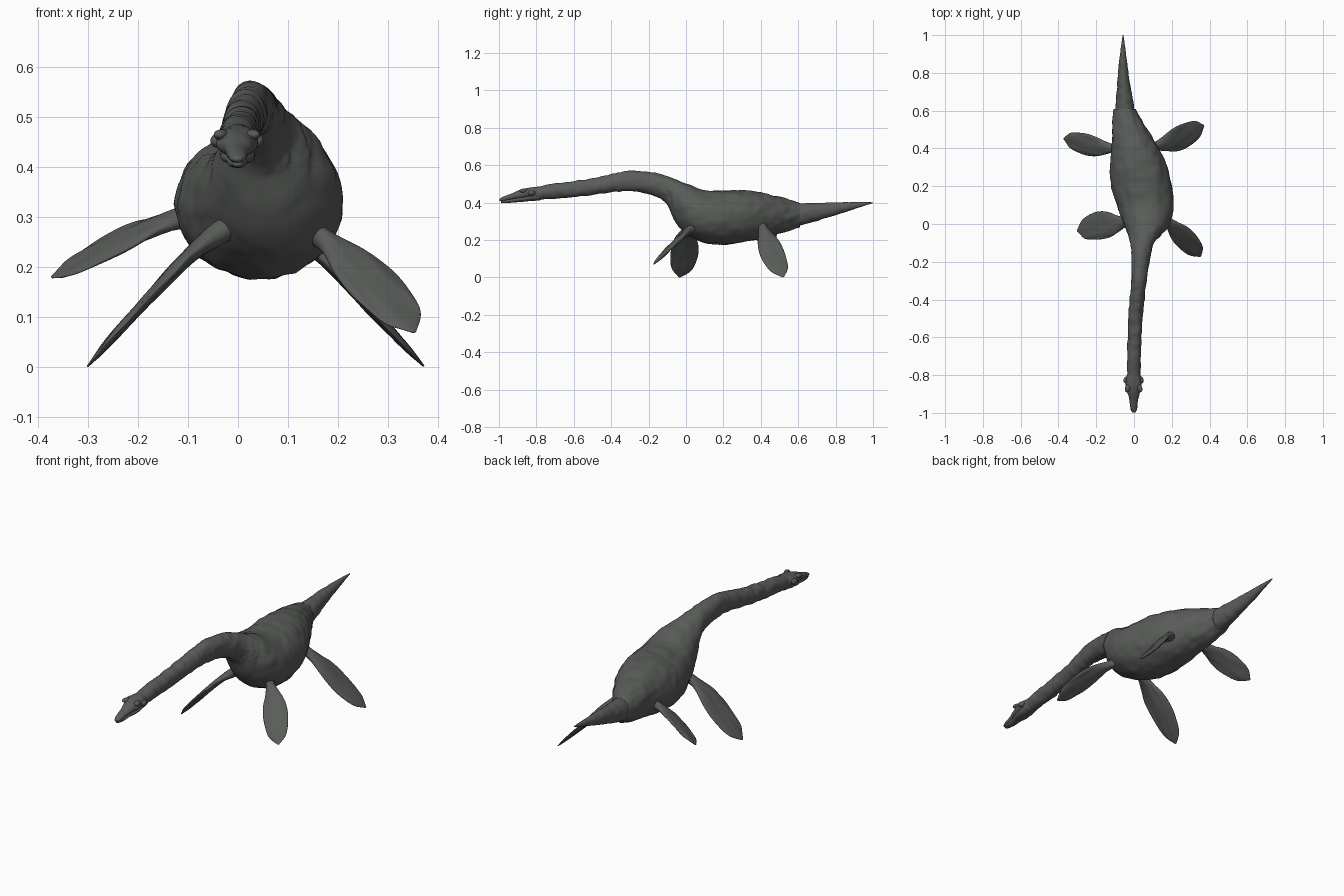
import bpy, bmesh, math
from mathutils import Vector, noise

if "Cube" in bpy.data.objects:
    bpy.data.objects.remove(bpy.data.objects["Cube"], do_unlink=True)

skin = bpy.data.materials.new("dark grey skin")
skin.use_nodes = True
COLOUR = (0.1, 0.107, 0.1, 1)
skin.diffuse_color = COLOUR
bsdf = skin.node_tree.nodes["Principled BSDF"]
bsdf.inputs["Base Color"].default_value = COLOUR
bsdf.inputs["Roughness"].default_value = 0.7


def spline(keys, t):
    """Smooth value at t (0..1) through evenly weighted key tuples."""
    f = t * (len(keys) - 1)
    i = min(int(f), len(keys) - 2)
    u = f - i
    pick = lambda k: keys[max(0, min(k, len(keys) - 1))]
    a, b, c, d = (pick(i + k) for k in (-1, 0, 1, 2))
    return [q + u / 2 * (r - p + u * (2 * p - 5 * q + 4 * r - s + u * (3 * (q - r) + s - p)))
            for p, q, r, s in zip(a, b, c, d)]


def skin_rings(name, rings):
    """Join rings of points into a closed, smooth surface."""
    bm = bmesh.new()
    loops = [[bm.verts.new(p) for p in ring] for ring in rings]
    n = len(loops[0])
    for a, b in zip(loops, loops[1:]):
        for j in range(n):
            k = (j + 1) % n
            bm.faces.new((a[j], a[k], b[k], b[j]))
    bm.faces.new(loops[0])
    bm.faces.new(loops[-1])
    bmesh.ops.recalc_face_normals(bm, faces=bm.faces)
    mesh = bpy.data.meshes.new(name)
    bm.to_mesh(mesh)
    bm.free()
    mesh.materials.append(skin)
    mesh.polygons.foreach_set("use_smooth", [True] * len(mesh.polygons))
    obj = bpy.data.objects.new(name, mesh)
    bpy.context.collection.objects.link(obj)
    return obj


def hull(name, sections, steps, relief, sides=64):
    """Loft ovals given as (y, x low, x high, z low, z high)."""
    rings = []
    for s in range(steps + 1):
        y, x0, x1, z0, z1 = spline(sections, s / steps)
        rx, rz = max((x1 - x0) / 2, 0.002), max((z1 - z0) / 2, 0.002)
        ring = []
        for j in range(sides):
            a = math.tau * j / sides
            p = Vector(((x0 + x1) / 2 + rx * math.cos(a), y, (z0 + z1) / 2 + rz * math.sin(a)))
            ring.append(p + Vector((math.cos(a), 0, math.sin(a))) * relief(p) * min(1, rx * 30))
        rings.append(ring)
    return skin_rings(name, rings)


def body_relief(p):
    """Lumpy hide, long folds on the trunk, rings on the neck, rough neck base."""
    lump = 0.004 * noise.noise(p * 22)
    if p.y > 0:
        lump += 0.004 * noise.noise(Vector((p.x * 35, p.y * 5, p.z * 35)))
    elif p.y < -0.1:
        lump += 0.002 * noise.noise(Vector((p.x * 15, p.y * 70, p.z * 15)))
    patch = math.exp(-((p - Vector((0.09, -0.05, 0.42))).length / 0.06) ** 2)
    return lump + patch * (0.016 * noise.noise(p * 55) - 0.008)


def light_relief(p):
    return 0.003 * noise.noise(p * 30)


# Neck and trunk in one continuous form
hull("neck_and_trunk", [
    (-0.82, -0.036, 0.034, 0.412, 0.482),
    (-0.7, -0.036, 0.036, 0.422, 0.502),
    (-0.6, -0.034, 0.04, 0.43, 0.515),
    (-0.5, -0.03, 0.045, 0.442, 0.53),
    (-0.4, -0.022, 0.055, 0.455, 0.552),
    (-0.3, -0.016, 0.068, 0.462, 0.57),
    (-0.2, -0.014, 0.082, 0.445, 0.566),
    (-0.11, -0.018, 0.105, 0.4, 0.545),
    (-0.06, -0.03, 0.145, 0.3, 0.525),
    (0.0, -0.055, 0.19, 0.232, 0.502),
    (0.1, -0.09, 0.21, 0.186, 0.468),
    (0.2, -0.12, 0.202, 0.176, 0.466),
    (0.3, -0.125, 0.175, 0.188, 0.468),
    (0.4, -0.118, 0.132, 0.208, 0.456),
    (0.5, -0.116, 0.07, 0.235, 0.432),
    (0.58, -0.112, 0.022, 0.262, 0.408),
    (0.61, -0.106, 0.008, 0.272, 0.398)], 230, body_relief)

# Tail, set slightly inside the rear of the trunk
hull("tail", [
    (0.57, -0.1, 0.004, 0.27, 0.395),
    (0.65, -0.096, -0.004, 0.288, 0.396),
    (0.75, -0.088, -0.022, 0.318, 0.4),
    (0.85, -0.08, -0.036, 0.35, 0.402),
    (0.93, -0.07, -0.046, 0.376, 0.403),
    (1.0, -0.06, -0.056, 0.398, 0.402)], 70, light_relief, 40)

# Skull and lower jaw, meeting at the mouth line
hull("skull", [
    (-0.78, -0.03, 0.028, 0.425, 0.482),
    (-0.82, -0.042, 0.038, 0.425, 0.483),
    (-0.86, -0.045, 0.041, 0.422, 0.476),
    (-0.9, -0.032, 0.03, 0.418, 0.464),
    (-0.94, -0.023, 0.021, 0.413, 0.446),
    (-0.98, -0.018, 0.016, 0.408, 0.431),
    (-0.998, -0.009, 0.008, 0.411, 0.42)], 50, light_relief, 36)
hull("lower_jaw", [
    (-0.78, -0.03, 0.028, 0.413, 0.455),
    (-0.85, -0.037, 0.034, 0.407, 0.44),
    (-0.91, -0.025, 0.023, 0.402, 0.428),
    (-0.96, -0.018, 0.016, 0.398, 0.417),
    (-0.99, -0.01, 0.008, 0.4, 0.411)], 40, light_relief, 36)

# Brow knobs and cheek corners
for side, label in ((1, "left"), (-1, "right")):
    for part, size, place in (("brow", (0.014, 0.024, 0.011), (0.031, -0.868, 0.464)),
                              ("cheek", (0.015, 0.02, 0.014), (0.038, -0.825, 0.452))):
        bpy.ops.mesh.primitive_uv_sphere_add(segments=20, ring_count=12, location=(
            side * place[0] - 0.002, place[1], place[2]))
        knob = bpy.context.object
        knob.name = f"{label}_{part}"
        knob.scale = size
        knob.rotation_euler.z = side * 0.35
        knob.data.materials.append(skin)
        bpy.ops.object.shade_smooth()

# Paddle outline: (half chord, half thickness) from root to rounded tip
OUTLINE = [(0.36, 0.024), (0.36, 0.022), (0.6, 0.016), (0.88, 0.013),
           (1.0, 0.011), (0.95, 0.009), (0.72, 0.007), (0.08, 0.002)]


def flipper(name, path, chord, width, steps=48, sides=32):
    """Sweep a flat oval along the path, its long axis along the chord."""
    chord, rings = Vector(chord), []
    for s in range(steps + 1):
        t = s / steps
        centre = Vector(spline(path, t))
        along = Vector(spline(path, min(1, t + 0.05))) - Vector(spline(path, max(0, t - 0.05)))
        along.normalize()
        across = (chord - along * chord.dot(along)).normalized()
        normal = along.cross(across)
        w, h = spline(OUTLINE, t)
        ring = []
        for j in range(sides):
            a = math.tau * j / sides
            crease = 0.004 * noise.noise(Vector((w * math.cos(a) * 4, t * 3, len(name)))) * w
            ring.append(centre + across * w * width * math.cos(a)
                        + normal * (h * math.sin(a) + crease))
        rings.append(ring)
    skin_rings(name, rings)


flipper("front_left_flipper",
        [(0.15, 0.04, 0.27), (0.215, -0.02, 0.222), (0.285, -0.095, 0.15), (0.352, -0.172, 0.07)],
        (0.07, 0.075, 0.05), 0.06)
flipper("front_right_flipper",
        [(-0.02, 0.02, 0.28), (-0.1, 0.0, 0.22), (-0.2, -0.01, 0.115), (-0.3, -0.035, 0.002)],
        (0.02, 0.14, 0.02), 0.074)
flipper("rear_left_flipper",
        [(0.08, 0.4, 0.29), (0.175, 0.43, 0.215), (0.27, 0.468, 0.11), (0.37, 0.52, 0.003)],
        (-0.03, 0.12, 0.03), 0.066)
flipper("rear_right_flipper",
        [(-0.07, 0.4, 0.31), (-0.17, 0.405, 0.28), (-0.27, 0.425, 0.235), (-0.372, 0.452, 0.18)],
        (-0.03, 0.12, 0.03), 0.062)
